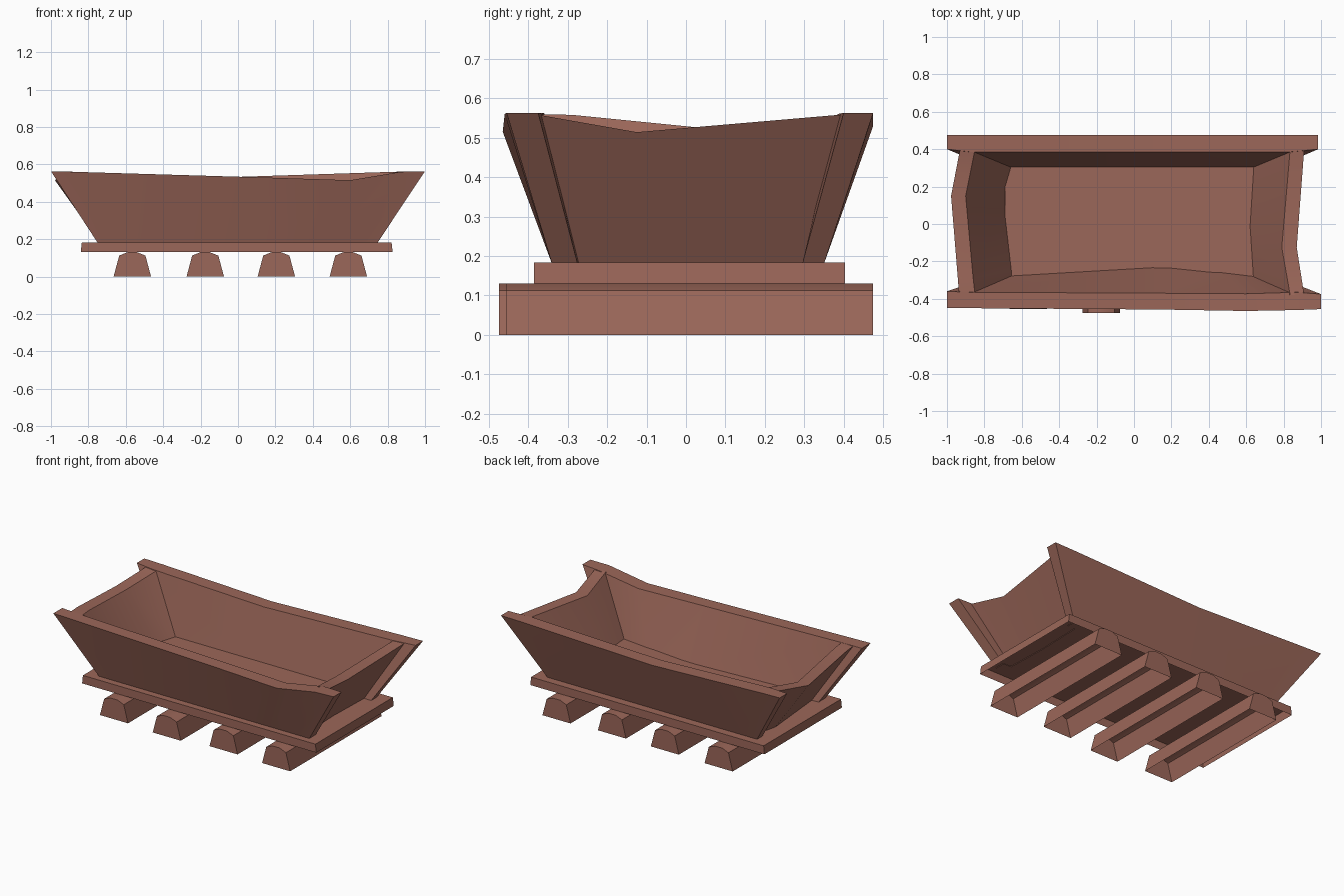
import bpy
import bmesh
import math

cube = bpy.data.objects.get("Cube")
if cube:
    bpy.data.objects.remove(cube, do_unlink=True)

wood = bpy.data.materials.new("reddish_brown_wood")
wood.use_nodes = True
colour = (0.33, 0.135, 0.1, 1)
wood.diffuse_color = colour
wood.node_tree.nodes["Principled BSDF"].inputs["Base Color"].default_value = colour


def loft(name, sections, closed=True):
    """Skin through matching sections, capped at both ends; open ones lack the last side."""
    bm = bmesh.new()
    rings = [[bm.verts.new(p) for p in s] for s in sections]
    n = len(rings[0])
    for a, b in zip(rings, rings[1:]):
        for i in range(n if closed else n - 1):
            j = (i + 1) % n
            bm.faces.new((a[i], a[j], b[j], b[i]))
    bm.faces.new(rings[0])
    bm.faces.new(rings[-1])
    bmesh.ops.recalc_face_normals(bm, faces=bm.faces)
    mesh = bpy.data.meshes.new(name)
    bm.to_mesh(mesh)
    bm.free()
    mesh.materials.append(wood)
    obj = bpy.data.objects.new(name, mesh)
    bpy.context.collection.objects.link(obj)
    bpy.ops.object.select_all(action="DESELECT")
    obj.select_set(True)
    bpy.context.view_layer.objects.active = obj
    bpy.ops.object.shade_smooth_by_angle(angle=math.radians(30))


BOTTOM = 0.18


# Long side panels: bottom x, top x, outer bottom y, outer top y, inner top y, inner bottom y, top z
def side_panel(name, stations):
    loft(name, [[(xb, ob, BOTTOM), (xt, ot, z), (xt, it, z), (xb, ib, BOTTOM)]
                for xb, xt, ob, ot, it, ib, z in stations])


side_panel("front_panel", [
    (-0.75, -1.0, -0.34, -0.45, -0.36, -0.275, 0.563),
    (-0.66, -0.88, -0.34, -0.45, -0.365, -0.27, 0.56),
    (0.2, 0.13, -0.34, -0.457, -0.37, -0.22, 0.53),
    (0.44, 0.6, -0.34, -0.465, -0.373, -0.245, 0.515),
    (0.65, 0.87, -0.34, -0.46, -0.365, -0.27, 0.56),
    (0.745, 1.0, -0.34, -0.455, -0.375, -0.275, 0.563)])
side_panel("back_panel", [
    (-0.75, -1.0, 0.35, 0.475, 0.4, 0.295, 0.563),
    (-0.66, -0.87, 0.35, 0.475, 0.385, 0.295, 0.56),
    (-0.08, -0.09, 0.35, 0.475, 0.385, 0.295, 0.53),
    (0.65, 0.83, 0.35, 0.475, 0.385, 0.295, 0.56),
    (0.74, 0.985, 0.35, 0.475, 0.4, 0.295, 0.563)])


# End panels, set in from the side panel tips, each with one dipped point on the rim
def end_panel(name, stations):
    loft(name, [[(ob, yb, BOTTOM), (ot, yt, z), (it, yt, z), (ib, yb, BOTTOM)]
                for yb, yt, ob, ot, it, ib, z in stations])


end_panel("left_end_panel", [
    (-0.31, -0.38, 0.69, 0.91, 0.835, 0.62, 0.559),
    (0.0, -0.125, 0.68, 0.87, 0.79, 0.6, 0.514),
    (0.32, 0.4, 0.69, 0.91, 0.835, 0.62, 0.559)])
end_panel("right_end_panel", [
    (-0.31, -0.38, -0.7, -0.935, -0.85, -0.63, 0.559),
    (-0.24, -0.29, -0.705, -0.942, -0.86, -0.635, 0.558),
    (0.15, 0.15, -0.74, -0.978, -0.9, -0.68, 0.514),
    (0.32, 0.4, -0.7, -0.93, -0.85, -0.63, 0.559)])

# Trough floor
loft("trough_floor", [[(x, -0.3, BOTTOM), (x, -0.3, 0.216), (x, 0.31, 0.216), (x, 0.31, BOTTOM)]
                      for x in (-0.69, 0.67)])

# Base board below the trough, a shell open underneath
loft("base_board", [[(xb, -0.385, 0.13), (xt, -0.385, 0.183), (xt, 0.403, 0.183), (xb, 0.403, 0.13)]
                    for xb, xt in ((-0.841, -0.835), (0.827, 0.821))], closed=False)

# Four rounded-top cross beams, hollow and open underneath
profile = [(-0.1, 0), (-0.07, 0.112), (-0.027, 0.13), (0.025, 0.13), (0.07, 0.112), (0.1, 0)]
beams = [(-0.565, -0.455, 0.475), (-0.175, -0.475, 0.465),
         (0.205, -0.44, 0.46), (0.59, -0.455, 0.475)]
for i, (cx, front, back) in enumerate(beams):
    loft(f"cross_beam_{i + 1}",
         [[(cx + x, y, z) for x, z in profile] for y in (front, back)], closed=False)
